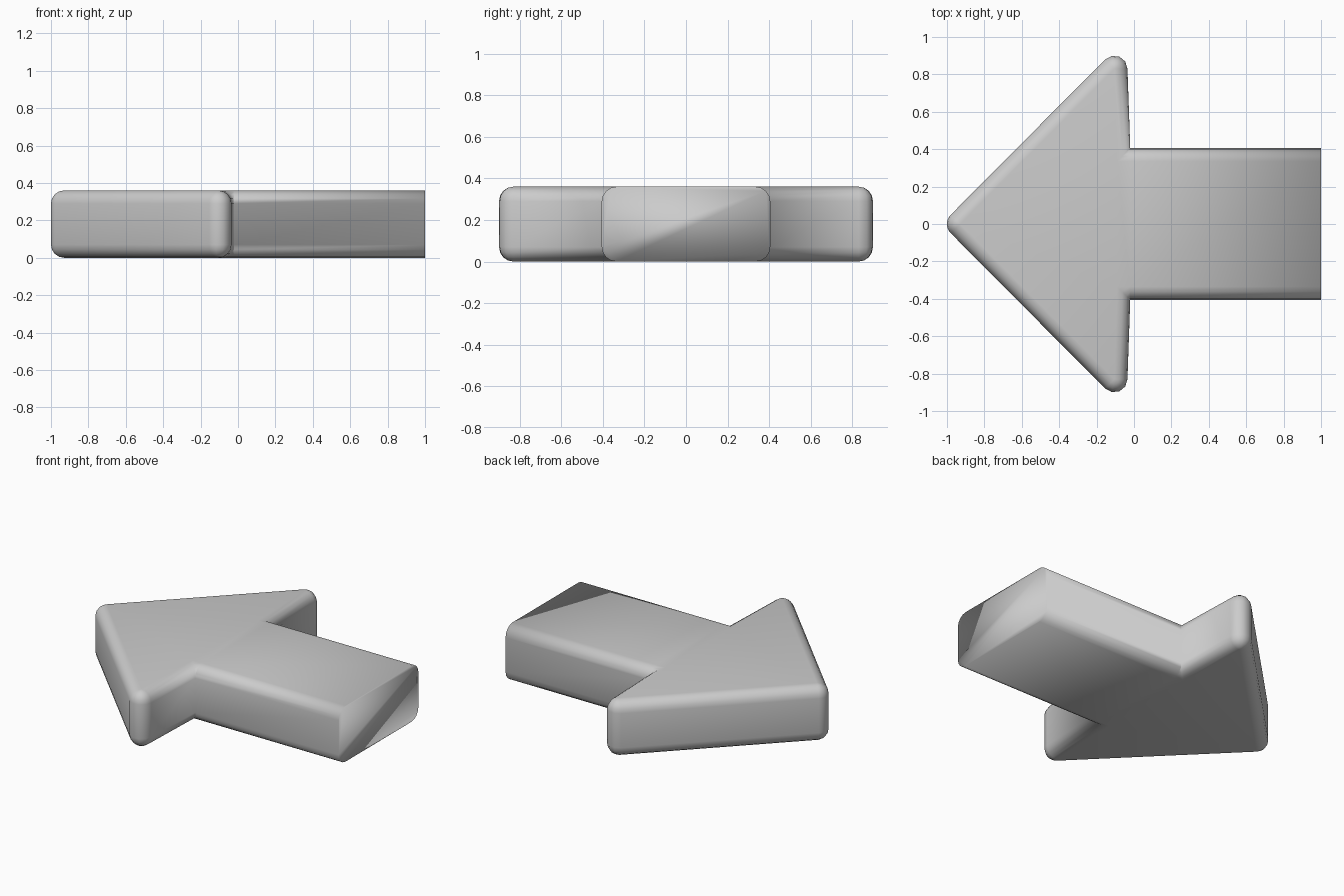
import bpy, bmesh, math

if "Cube" in bpy.data.objects:
    bpy.data.objects.remove(bpy.data.objects["Cube"])

R, H, SEG = 0.07, 0.36, 4   # edge radius, thickness, segments per rounding


def arc(cx, cy, a0, a1):
    """Rounded corner: one core point with a fan of outward directions."""
    out = []
    for i in range(SEG + 1):
        a = math.radians(a0 + (a1 - a0) * i / SEG)
        out.append((cx, cy, math.cos(a), math.sin(a)))
    return out


# Half outline (y > 0) from shaft end to tip: core x, core y, outward direction
half = [(1.0, 0.335, 0, 1), (-0.02, 0.335, 0, 1), (-0.09, 0.335, 1, 1)]
half += arc(-0.105, 0.83, 0, 135)       # wing corner
half += arc(-0.93, 0.0, 135, 180)       # half of the tip
outline = half + [(x, -y, dx, -dy) for x, y, dx, dy in reversed(half[:-1])]

# Ring heights: quarter rounds at the bottom and at the top
levels = []
for i in range(SEG + 1):
    a = math.pi / 2 * i / SEG
    levels.append((R * math.sin(a), R - R * math.cos(a)))
levels += [(r, H - z) for r, z in reversed(levels)]

bm = bmesh.new()
cache = {}


def vert(x, y, z):
    key = (round(x, 4), round(y, 4), round(z, 4))
    if key not in cache:
        cache[key] = bm.verts.new((x, y, z))
    return cache[key]


def face(verts):
    verts = list(dict.fromkeys(verts))
    if len(verts) > 2:
        bm.faces.new(verts)


rings = [[vert(x + dx * r, y + dy * r, z) for x, y, dx, dy in outline]
         for r, z in levels]

# Side walls and rounded rims
for lo, hi in zip(rings, rings[1:]):
    for i in range(len(outline) - 1):
        face([lo[i], lo[i + 1], hi[i + 1], hi[i]])

# Top and bottom: shaft panel and head panel
for ring in (rings[0], rings[-1]):
    face([ring[0], ring[1], ring[-2], ring[-1]])
    face(ring[1:-1])

# Flat end of the shaft
face([r[0] for r in rings] + [r[-1] for r in reversed(rings)])

bmesh.ops.recalc_face_normals(bm, faces=bm.faces[:])
for f in bm.faces:
    f.smooth = True

mesh = bpy.data.meshes.new("arrow")
bm.to_mesh(mesh)
bm.free()
mat = bpy.data.materials.new("light grey")
mat.diffuse_color = (0.6, 0.6, 0.6, 1)
mat.use_nodes = True
mat.node_tree.nodes["Principled BSDF"].inputs["Base Color"].default_value = mat.diffuse_color
mesh.materials.append(mat)
arrow = bpy.data.objects.new("arrow", mesh)
bpy.context.collection.objects.link(arrow)
